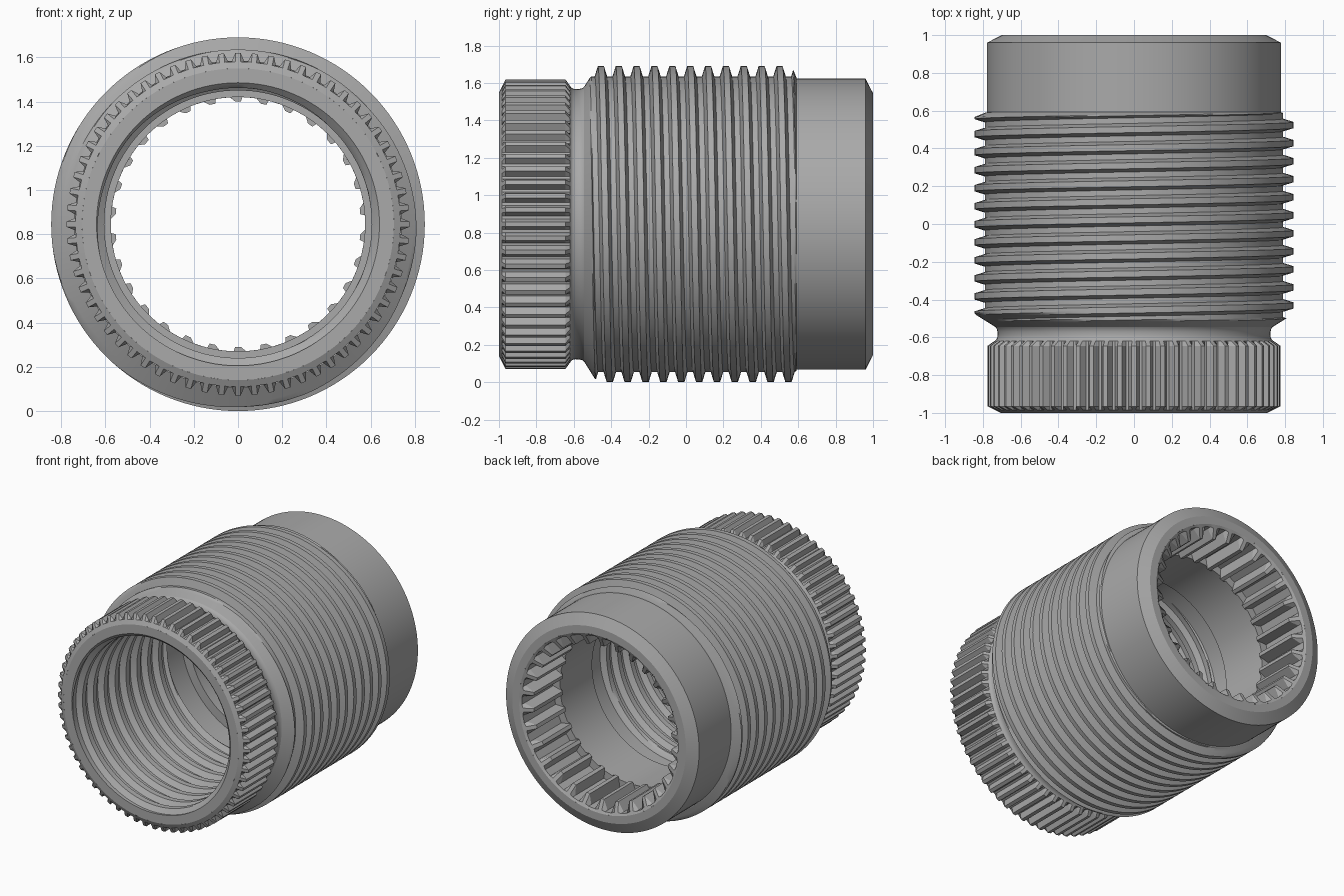
import bpy
import bmesh
import math

cube = bpy.data.objects.get("Cube")
if cube:
    bpy.data.objects.remove(cube, do_unlink=True)

AXIS_Z = 0.845
TURN = 2 * math.pi

steel = bpy.data.materials.new("grey steel")
steel.use_nodes = True
GREY = (0.40, 0.40, 0.40, 1)
steel.diffuse_color = GREY
steel.node_tree.nodes["Principled BSDF"].inputs["Base Color"].default_value = GREY


def skin(name, row_count, angles, point):
    """Loft rings around the y axis; point(row, column) gives (radius, y)."""
    bm = bmesh.new()
    grid = []
    for i in range(row_count):
        ring = []
        for j, a in enumerate(angles):
            r, y = point(i, j)
            ring.append(bm.verts.new((r * math.sin(a), y, AXIS_Z + r * math.cos(a))))
        grid.append(ring)
    for low, high in zip(grid, grid[1:]):
        for j in range(len(angles) - 1):
            bm.faces.new((low[j], low[j + 1], high[j + 1], high[j]))
    bmesh.ops.remove_doubles(bm, verts=bm.verts, dist=0.00005)
    bmesh.ops.dissolve_degenerate(bm, edges=bm.edges, dist=0.00005)
    mesh = bpy.data.meshes.new(name)
    bm.to_mesh(mesh)
    bm.free()
    mesh.materials.append(steel)
    obj = bpy.data.objects.new(name, mesh)
    bpy.context.collection.objects.link(obj)
    bpy.ops.object.select_all(action='DESELECT')
    obj.select_set(True)
    bpy.context.view_layer.objects.active = obj
    bpy.ops.object.shade_smooth_by_angle(angle=math.radians(25))
    return obj


def circle(n):
    return [TURN * j / n for j in range(n + 1)]


def lathe(name, profile):
    return skin(name, len(profile), circle(128), lambda i, j: profile[i])


def toothed(name, count, tooth, rows, clip):
    """tooth: (fraction of a pitch, radius) points; rows: y values; clip(r, y)."""
    steps = [(k + f, r) for k in range(count) for f, r in tooth]
    steps.append((count + tooth[0][0], tooth[0][1]))
    angles = [TURN * s / count for s, r in steps]
    return skin(name, len(rows), angles,
                lambda i, j: (clip(steps[j][1], rows[i]), rows[i]))


def thread(name, pitch, start, y_min, y_max, tooth, clip, inward=False):
    """Helical ridge; tooth: (offset, radius) points over one pitch."""
    closed = tooth + [(tooth[0][0] + pitch, tooth[0][1])]
    fine = []
    for (o1, r1), (o2, r2) in zip(closed, closed[1:]):
        fine += [(o1 + (o2 - o1) * t / 3, r1 + (r2 - r1) * t / 3) for t in range(3)]
    turns = math.ceil((y_max - y_min) / pitch) + 3
    first = start - pitch * (math.ceil((start - y_min) / pitch) + 1)
    path = [(first + k * pitch + o, r) for k in range(turns) for o, r in fine]
    if inward:
        path.reverse()
    n = 128

    def point(i, j):
        o, r = path[i]
        y = min(max(o + pitch * j / n, y_min), y_max)
        return clip(r, y), y
    return skin(name, len(path), circle(n), point)


# Knurled front collar, chamfered at both ends
def collar_clip(r, y):
    return min(r, 0.705 + 2 * (y + 1), 0.74 + 1.4 * (-0.62 - y))


toothed("knurled_collar", 64,
        [(-0.16, 0.775), (0.16, 0.775), (0.40, 0.735), (0.60, 0.735)],
        [-1, -0.985, -0.965, -0.645, -0.62], collar_clip)
lathe("front_face", [(0.64, -1), (0.705, -1)])

# Relief neck behind the collar
lathe("neck", [(0.74, -0.62), (0.732, -0.615), (0.725, -0.605), (0.722, -0.59),
               (0.723, -0.57), (0.727, -0.555), (0.734, -0.545)])


# Outer thread, cut off by a cone at each end
def outer_clip(r, y):
    return min(r, 0.79 + 1.6 * (y + 0.51), 0.785 + 2.5 * (0.59 - y))


thread("outer_thread", 0.0955, 0.5, -0.545, 0.59,
       [(-0.033, 0.79), (-0.016, 0.845), (0.016, 0.845), (0.033, 0.79)], outer_clip)

# Plain rear sleeve with chamfer and end face
lathe("rear_sleeve", [(0.785, 0.59), (0.778, 0.592), (0.778, 0.96), (0.70, 1), (0.645, 1)])

# Internal splines at the rear
toothed("rear_splines", 30,
        [(-0.11, 0.555), (0.11, 0.555), (0.30, 0.63), (0.70, 0.63)],
        [1, 0.99, 0.96, 0.63], lambda r, y: max(r, 0.645 - 2.2 * (1 - y)))
toothed("spline_shoulder", 30,
        [(-0.11, 0.555), (0.11, 0.555), (0.30, 0.63), (0.70, 0.63)],
        [0.63, 0.6299], lambda r, y: r if y == 0.63 else 0.575)

# Smooth bore and the relief groove in front of it
lathe("bore", [(0.575, 0.63), (0.575, 0.26), (0.64, 0.26), (0.64, 0.08)])


# Inner thread, opened by a chamfer at each end
def inner_clip(r, y):
    return max(r, 0.64 - (y + 1), 0.64 - 1.5 * (0.08 - y))


thread("inner_thread", 0.125, 0, -1, 0.08,
       [(-0.045, 0.64), (-0.02, 0.605), (0.02, 0.605), (0.045, 0.64)],
       inner_clip, inward=True)
